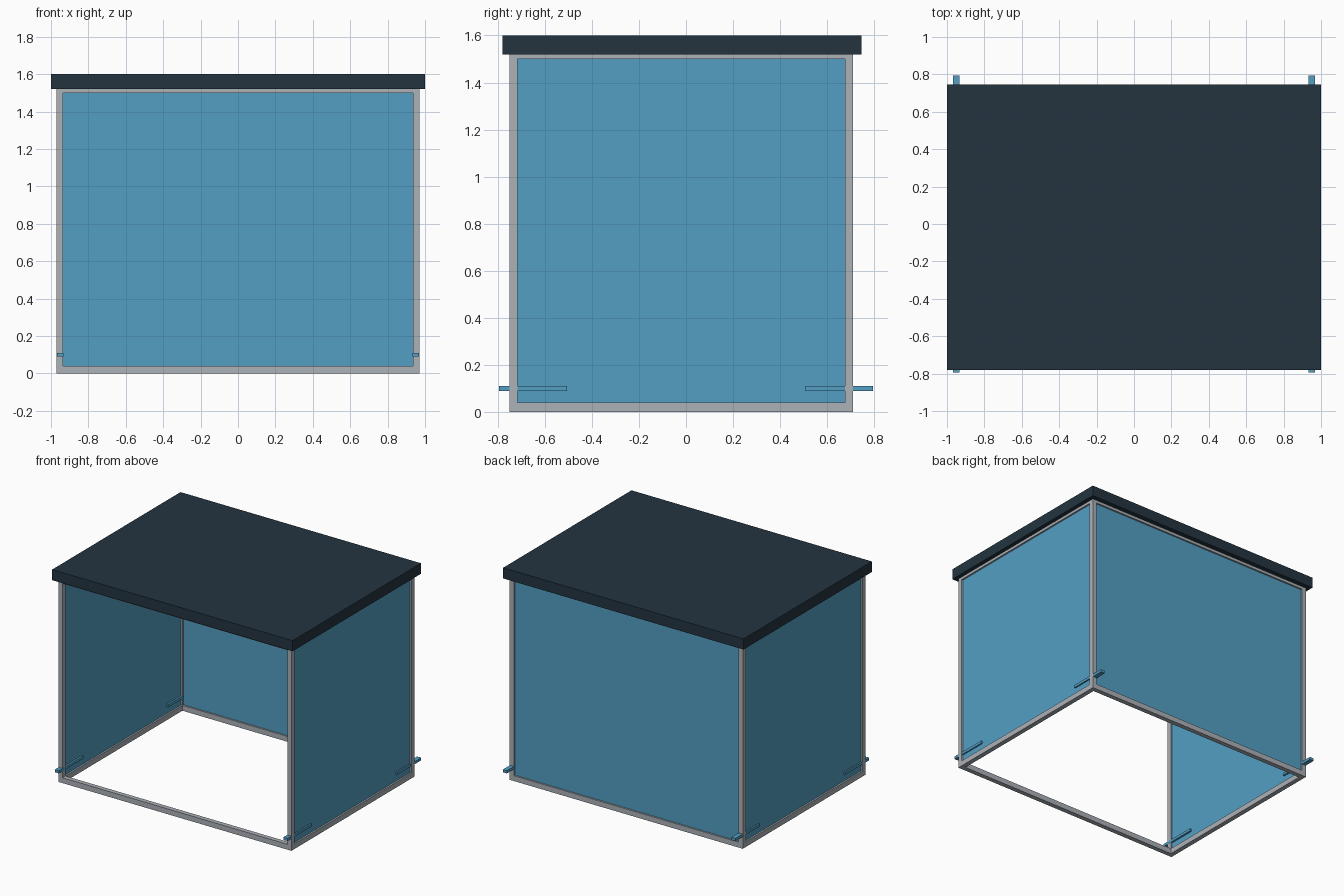
import bpy

cube = bpy.data.objects.get("Cube")
if cube:
    bpy.data.objects.remove(cube, do_unlink=True)


def material(name, rgb):
    m = bpy.data.materials.new(name)
    m.use_nodes = True
    m.diffuse_color = (*rgb, 1)
    m.node_tree.nodes["Principled BSDF"].inputs["Base Color"].default_value = (*rgb, 1)
    return m


blue = material("panel blue", (0.087, 0.347, 0.552))
grey = material("frame grey", (0.413, 0.445, 0.479))
navy = material("roof navy", (0.0168, 0.0343, 0.0513))


def box(name, x, y, z, mat):
    """Box spanning the given (low, high) range on each axis."""
    mesh = bpy.data.meshes.new(name)
    verts = [(a, b, c) for a in x for b in y for c in z]
    faces = [(0, 1, 3, 2), (4, 6, 7, 5), (0, 4, 5, 1),
             (2, 3, 7, 6), (0, 2, 6, 4), (1, 5, 7, 3)]
    mesh.from_pydata(verts, [], faces)
    mesh.materials.append(mat)
    obj = bpy.data.objects.new(name, mesh)
    bpy.context.collection.objects.link(obj)
    return obj


W = 0.97                    # half width of the frame
FRONT, BACK = -0.75, 0.71   # frame depth
TOP = 1.52                  # underside of the roof
T = 0.035                   # beam thickness
SILL, HEAD = 0.04, 1.5      # panel bottom and top
P = 0.005                   # half panel thickness

inner_y = (FRONT + T, BACK - T)
beams = {"bottom": (0, SILL), "top": (HEAD, TOP)}
ends = {"front": (FRONT, FRONT + T), "back": (BACK - T, BACK)}

# Posts, side rails, side panels and locating bars, mirrored left and right
for side, s in (("left", 1), ("right", -1)):
    def span(a, b):
        return tuple(sorted((s * a, s * b)))

    for end, y in ends.items():
        box(f"{side}_{end}_post", span(W - T, W), y, (0, TOP), grey)
    for level, z in beams.items():
        box(f"{side}_{level}_rail", span(W - T, W), inner_y, z, grey)
    mid = W - T / 2
    box(f"{side}_panel", span(mid - P, mid + P), inner_y, (SILL, HEAD), blue)
    for end, y in (("front", (-0.795, -0.505)), ("back", (0.505, 0.795))):
        box(f"{side}_{end}_bar", span(0.934, 0.968), y, (0.09, 0.11), blue)

# Cross rails between the posts
for end, y in ends.items():
    for level, z in beams.items():
        box(f"{end}_{level}_rail", (-W + T, W - T), y, z, grey)

# Back panel; the front stays open
mid = BACK - T / 2
box("back_panel", (-W + T, W - T), (mid - P, mid + P), (SILL, HEAD), blue)

# Overhanging roof slab
box("roof", (-1, 1), (-0.78, 0.745), (TOP, 1.6), navy)
